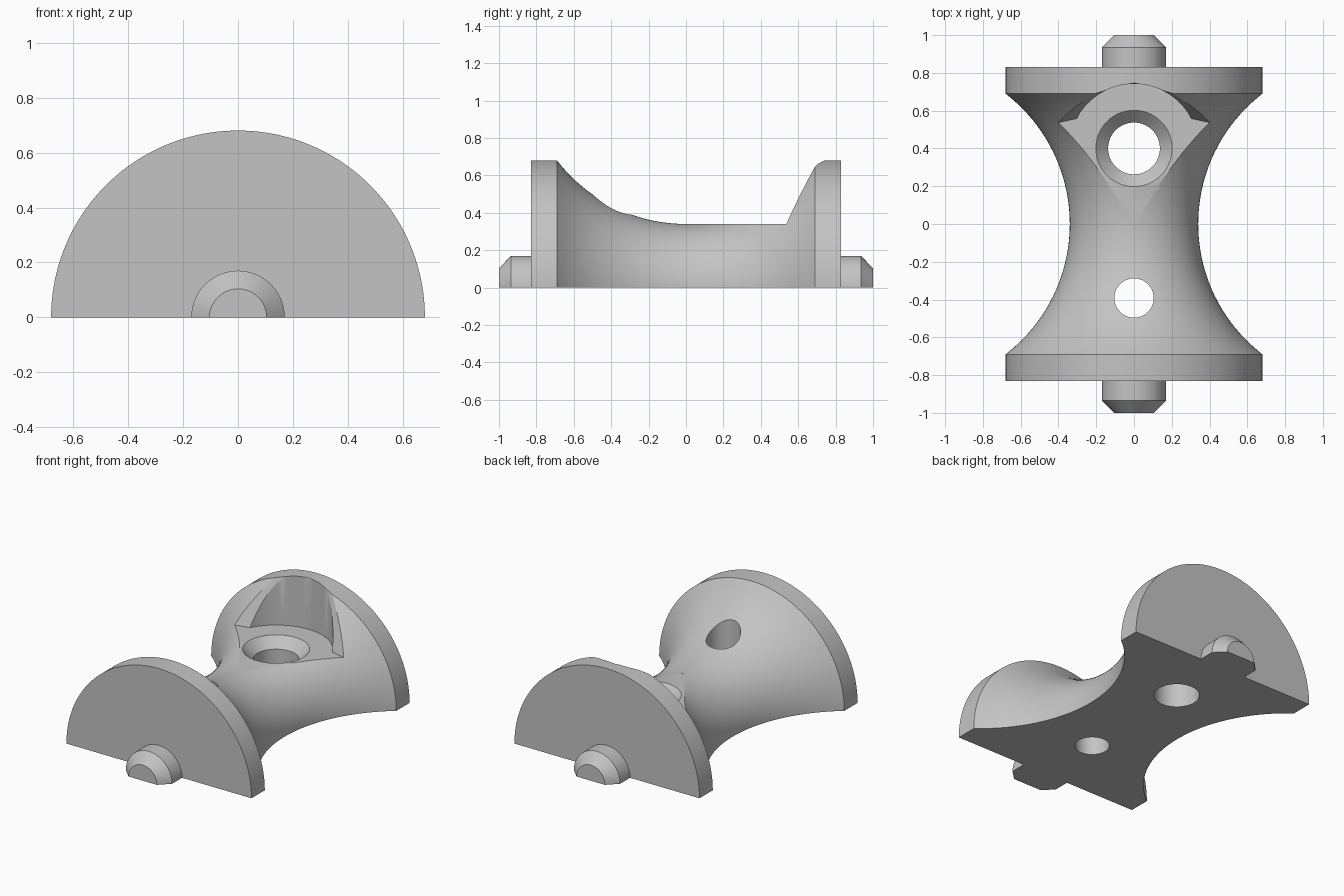
import bpy, bmesh, math

cube = bpy.data.objects.get("Cube")
if cube:
    bpy.data.objects.remove(cube, do_unlink=True)

FLOOR = 0.34      # height of the pocket floor
SEGS = 96

grey = bpy.data.materials.new("plain grey")
grey.use_nodes = True
grey.diffuse_color = (0.55, 0.55, 0.55, 1)
grey.node_tree.nodes["Principled BSDF"].inputs["Base Color"].default_value = (0.55, 0.55, 0.55, 1)


def finish(name, bm):
    bmesh.ops.recalc_face_normals(bm, faces=bm.faces)
    mesh = bpy.data.meshes.new(name)
    bm.to_mesh(mesh)
    bm.free()
    mesh.materials.append(grey)
    obj = bpy.data.objects.new(name, mesh)
    bpy.context.collection.objects.link(obj)
    return obj


def half_lathe(name, profile):
    """Half turn of (y, radius) points about the y axis, closed underneath."""
    bm = bmesh.new()
    rings = []
    for y, r in profile:
        angles = [math.pi * i / SEGS for i in range(SEGS + 1)]
        rings.append([bm.verts.new((r * math.cos(a), y, r * math.sin(a))) for a in angles])
    for a, b in zip(rings, rings[1:]):
        for i in range(SEGS):
            bm.faces.new((a[i], a[i + 1], b[i + 1], b[i]))
        bm.faces.new((a[0], b[0], b[-1], a[-1]))
    bm.faces.new(rings[0])
    bm.faces.new(rings[-1])
    return finish(name, bm)


def loft(name, rings):
    """Solid through equal rings of points."""
    bm = bmesh.new()
    loops = [[bm.verts.new(p) for p in ring] for ring in rings]
    n = len(loops[0])
    for a, b in zip(loops, loops[1:]):
        for i in range(n):
            j = (i + 1) % n
            bm.faces.new((a[i], a[j], b[j], b[i]))
    bm.faces.new(loops[0])
    bm.faces.new(loops[-1])
    return finish(name, bm)


def round_cutter(name, y, profile):
    """Upright round solid from (radius, z) points."""
    turn = [2 * math.pi * i / 64 for i in range(64)]
    return loft(name, [[(r * math.cos(a), y + r * math.sin(a), z) for a in turn]
                       for r, z in profile])


# Half spool: chamfered axle stubs, flanges and a concave arc waist
end = [(1.0, 0.104), (0.935, 0.17), (0.83, 0.17), (0.83, 0.68)]
arc_radius = 0.87
waist = []
for i in range(41):
    y = -0.69 + 1.38 * i / 40
    waist.append((y, 0.34 + arc_radius - math.sqrt(arc_radius ** 2 - y * y)))
profile = [(-y, r) for y, r in end] + [(-0.69, 0.68)] + waist[1:-1] + [(0.69, 0.68)] + end[::-1]
spool = half_lathe("half_spool", profile)


# Pocket with a flat floor and a leaning, shallow-vee back wall
def pocket_ring(z):
    def wall(x):
        return 0.533 + 0.22 * (0.417 - x) + 0.36 * (z - FLOOR)
    return [(-0.8, 0.03, z), (0.8, 0.03, z), (0.8, wall(0.8), z),
            (0, wall(0), z), (-0.8, wall(0.8), z)]


cutters = [
    loft("pocket_cutter", [pocket_ring(FLOOR), pocket_ring(0.9)]),
    round_cutter("washer_cutter", 0.40, [(0.342, FLOOR), (0.342, 0.9)]),
    round_cutter("countersunk_hole_cutter", 0.40,
                 [(0.137, -0.1), (0.137, 0.275), (0.237, 0.375)]),
    round_cutter("plain_hole_cutter", -0.392, [(0.104, -0.1), (0.104, 0.9)]),
]

# Cut the pocket and holes, then drop the cutters
bpy.ops.object.select_all(action='DESELECT')
bpy.context.view_layer.objects.active = spool
spool.select_set(True)
for cutter in cutters:
    cutter.hide_render = True
    mod = spool.modifiers.new(cutter.name, 'BOOLEAN')
    mod.operation = 'DIFFERENCE'
    mod.solver = 'EXACT'
    mod.object = cutter
    bpy.ops.object.modifier_apply(modifier=mod.name)
    bpy.data.objects.remove(cutter, do_unlink=True)

bpy.ops.object.shade_smooth_by_angle(angle=math.radians(25))
